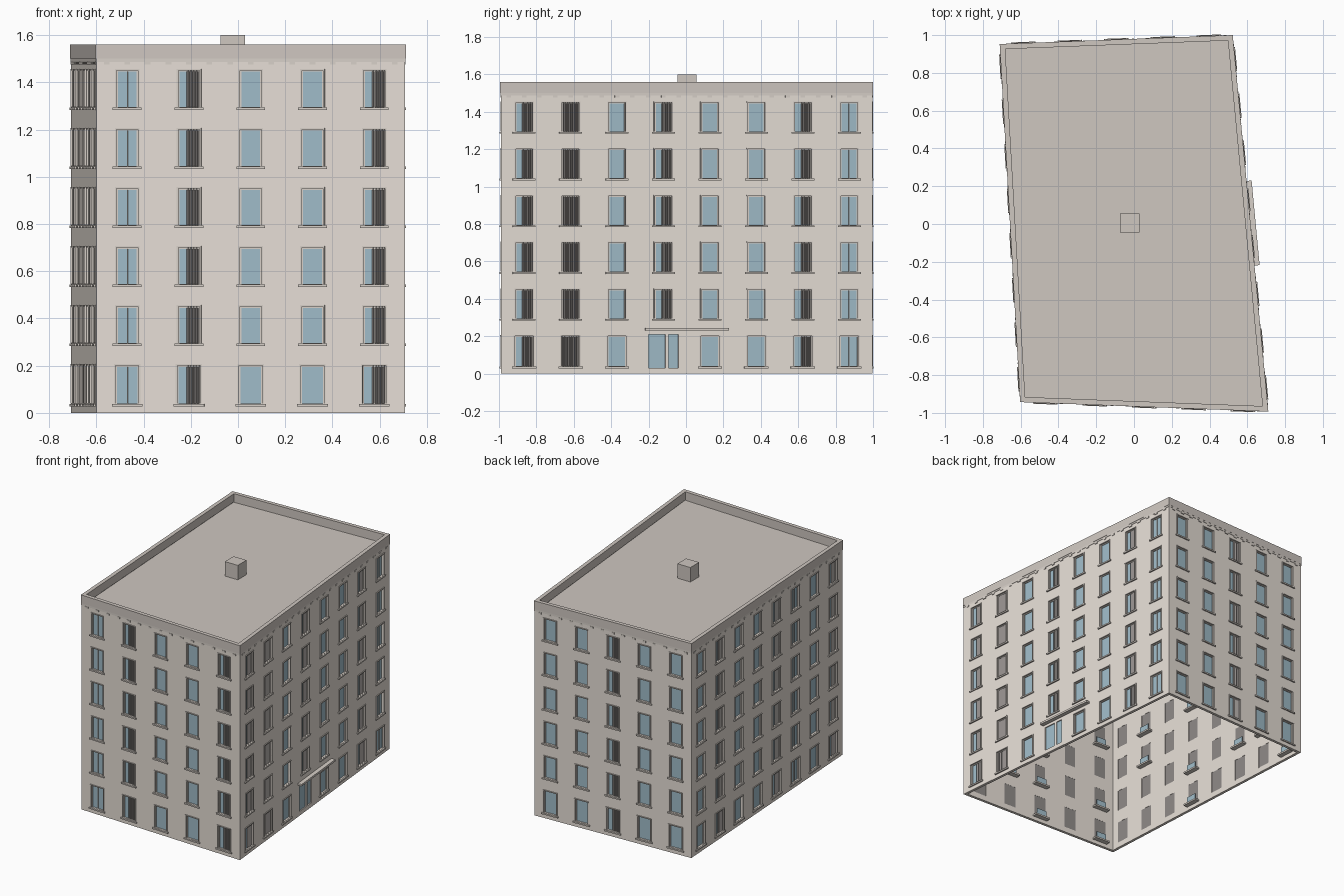
import bpy, bmesh, random
from mathutils import Vector

if "Cube" in bpy.data.objects:
    bpy.data.objects.remove(bpy.data.objects["Cube"])

random.seed(4)
# footprint corners, counter-clockwise from front left
C = [Vector(p) for p in ((-0.60, -0.94), (0.708, -0.99), (0.52, 0.997), (-0.708, 0.95))]
COLS = [5, 8, 5, 8]
T = 0.02                      # wall thickness
COLOURS = {
    "walls": (0.79, 0.73, 0.67), "roof": (0.62, 0.57, 0.53), "glass": (0.35, 0.50, 0.58),
    "trim": (0.68, 0.63, 0.58), "dark": (0.27, 0.25, 0.24)}
mats = {}
for k, c in COLOURS.items():
    mats[k] = bpy.data.materials.new(k)
    mats[k].diffuse_color = (*c, 1)
parts = {}


def part(name):
    return parts.setdefault(name, bmesh.new())


def finish(name, mat):
    bm = parts[name]
    me = bpy.data.meshes.new(name)
    bm.to_mesh(me)
    bm.free()
    ob = bpy.data.objects.new(name, me)
    me.materials.append(mats[mat])
    bpy.context.collection.objects.link(ob)
    return ob


class Wall:
    """Local frame: u along the wall, d outward, z up."""
    def __init__(self, i):
        self.a = C[i]
        e = C[(i + 1) % 4] - C[i]
        self.len = e.length
        self.t = e.normalized()
        self.n = Vector((self.t.y, -self.t.x))

    def at(self, u, d, z):
        p = self.a + self.t * u + self.n * d
        return (p.x, p.y, z)

    def box(self, name, u0, u1, d0, d1, z0, z1):
        bm = part(name)
        v = [bm.verts.new(self.at(u, d, z)) for z in (z0, z1)
             for u, d in ((u0, d1), (u1, d1), (u1, d0), (u0, d0))]
        hull(bm, v[:4], v[4:])


def hull(bm, lo, hi):
    n = len(lo)
    bm.faces.new(lo[::-1])
    bm.faces.new(hi)
    for i in range(n):
        j = (i + 1) % n
        bm.faces.new((lo[i], lo[j], hi[j], hi[i]))


W = [Wall(i) for i in range(4)]


def outline(o):
    """Footprint offset outward by o with mitred corners."""
    return [C[i] + (W[i - 1].n + W[i].n) * o / (1 + W[i - 1].n.dot(W[i].n)) for i in range(4)]


def ring(name, o_in, o_out, z0, z1):
    bm = part(name)
    loops = [[bm.verts.new((p.x, p.y, z)) for p in outline(o)]
             for o, z in ((o_out, z0), (o_out, z1), (o_in, z1), (o_in, z0))]
    for k in range(4):
        a, b = loops[k], loops[(k + 1) % 4]
        for i in range(4):
            j = (i + 1) % 4
            bm.faces.new((a[i], a[j], b[j], b[i]))


def slab(name, o, z0, z1):
    bm = part(name)
    hull(bm, *[[bm.verts.new((p.x, p.y, z)) for p in outline(o)] for z in (z0, z1)])


def curtain(w, u0, u1, z0, z1):
    bm = part("curtains")
    n = max(4, round((u1 - u0) / 0.006))
    prev = None
    for k in range(n + 1):
        u = u0 + (u1 - u0) * k / n
        d = -0.005 if k % 2 else -0.010
        cur = [bm.verts.new(w.at(u, d, z)) for z in (z0, z1)]
        if prev:
            bm.faces.new((prev[0], cur[0], cur[1], prev[1]))
        prev = cur


def window(w, wi, c, row, col, h, z0, z1):
    u0, u1 = c - h, c + h
    w.box("window_glass", u0, u1, -0.016, -0.012, z0, z1)
    # architrave: jambs and head, then sill
    for a, b in ((u0 - 0.007, u0), (u1, u1 + 0.007)):
        w.box("window_surrounds", a, b, -0.012, 0.005, z0, z1)
    w.box("window_surrounds", u0 - 0.007, u1 + 0.007, -0.012, 0.006, z1, z1 + 0.006)
    w.box("window_sills", c - h - 0.016, c + h + 0.016, -0.012, 0.009, z0 - 0.012, z0 - 0.002)
    # sash frame
    for a, b in ((u0, u0 + 0.005), (u1 - 0.005, u1)):
        w.box("sash_bars", a, b, -0.012, -0.006, z0, z1)
    w.box("sash_bars", u0, u1, -0.012, -0.006, z1 - 0.005, z1)
    if (col + wi) % 4 == 0:
        w.box("sash_bars", c - 0.002, c + 0.002, -0.012, -0.006, z0, z1)
    # curtains, fully or half drawn in some columns
    if (wi, col) == (1, 1):
        curtain(w, u0, u1, z0, z1)
    elif (col + wi) % 3 == 1:
        curtain(w, c - 0.01, u1, z0, z1)
    # dark lining and occasional inner ledge seen from inside
    w.box("window_linings", u0, u1, -0.019, -0.0165, z0, z1)
    if random.random() < 0.3:
        w.box("inner_ledges", c - 0.06, c + 0.06, -0.055, -T, z0 - 0.012, z0)
        w.box("inner_panels", c - 0.04, c + 0.04, -0.04, -0.036, z0, z0 + 0.05)


# walls: grid of faces with openings left out, thickened inward
rows = [(0.04, 0.20)] + [(0.295 + 0.25 * r, 0.45 + 0.25 * r) for r in range(5)]
zcuts = sorted({0, 0.03, 0.21, 1.5} | {z for r in rows for z in r})
bm = part("outer_walls")
for wi, w in enumerate(W):
    step = w.len / COLS[wi]
    holes = []
    for col in range(COLS[wi]):
        c = step * (col + 0.5)
        for r, (z0, z1) in enumerate(rows):
            h = 0.049 if r == 0 else 0.045
            if (wi, col, r) == (1, 3, 0):
                # double entrance door
                holes.append((c - 0.08, c + 0.08, 0.03, 0.21))
                w.box("entrance_doors", c - 0.08, c + 0.01, -0.016, -0.008, 0.03, 0.21)
                w.box("entrance_doors", c + 0.028, c + 0.08, -0.016, -0.008, 0.03, 0.21)
                w.box("door_post", c + 0.01, c + 0.028, -T, 0.0, 0.03, 0.21)
                continue
            holes.append((c - h, c + h, z0, z1))
            window(w, wi, c, r, col, h, z0, z1)
        # small brackets under the cornice
        for k in (-0.33, 0, 0.33):
            b = c + k * step
            w.box("cornice_brackets", b - 0.012, b + 0.012, -0.002, 0.004, 1.475, 1.487)
    us = sorted({0, w.len} | {u for h in holes for u in h[:2]})
    for u0, u1 in zip(us, us[1:]):
        for z0, z1 in zip(zcuts, zcuts[1:]):
            u, z = (u0 + u1) / 2, (z0 + z1) / 2
            if any(a < u < b and p < z < q for a, b, p, q in holes):
                continue
            bm.faces.new([bm.verts.new(w.at(x, 0, y)) for x, y in
                          ((u0, z0), (u1, z0), (u1, z1), (u0, z1))])
bmesh.ops.remove_doubles(bm, verts=bm.verts[:], dist=1e-5)

# entrance canopy
r = W[1]
r.box("entrance_canopy", r.len / 2 - 0.225, r.len / 2 + 0.225, -0.005, 0.03, 0.23, 0.244)

# cornice, parapet, roof deck and rooftop box
ring("cornice_moulding", -T, 0.002, 1.487, 1.50)
ring("parapet", -0.025, 0.003, 1.50, 1.56)
slab("roof_deck", -T, 1.485, 1.495)
rb = part("rooftop_box")
bmesh.ops.create_cube(rb, size=1)
bmesh.ops.scale(rb, vec=(0.104, 0.1, 0.11), verts=rb.verts[:])
bmesh.ops.translate(rb, vec=(-0.022, 0.005, 1.545), verts=rb.verts[:])

LOOK = {"outer_walls": "walls", "window_glass": "glass", "inner_panels": "glass",
        "entrance_doors": "glass", "curtains": "dark", "window_linings": "dark",
        "parapet": "roof", "roof_deck": "roof", "rooftop_box": "roof", "door_post": "walls"}
for name in list(parts):
    ob = finish(name, LOOK.get(name, "trim"))
    if name == "outer_walls":
        m = ob.modifiers.new("thickness", "SOLIDIFY")
        m.thickness = T
        m.offset = -1
        m.use_even_offset = True

for m in bpy.data.materials:
    if m.users and not m.is_grease_pencil:
        m.use_nodes = True
        m.node_tree.nodes["Principled BSDF"].inputs["Base Color"].default_value = m.diffuse_color
